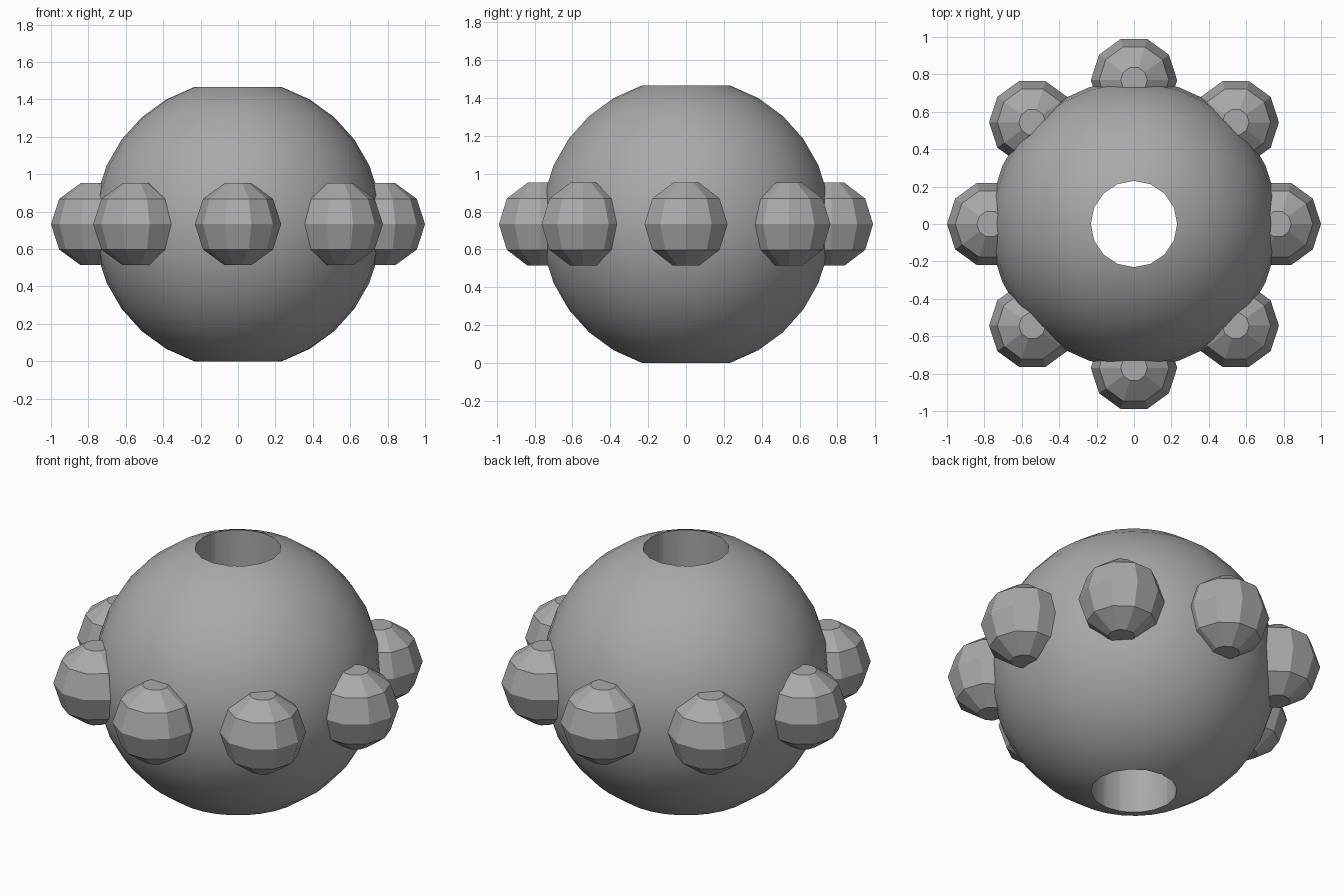
import bpy
import bmesh
from math import sin, cos, pi, tau

cube = bpy.data.objects.get("Cube")
if cube:
    bpy.data.objects.remove(cube, do_unlink=True)

UNIT = 1 / 13            # ring of knobs reaches 13 units from the axis
BODY_R, KNOB_R = 10 * UNIT, 3 * UNIT
MID_Z = 0.733

grey = bpy.data.materials.new("plain grey")
grey.use_nodes = True
colour = (0.4, 0.4, 0.4, 1)
grey.diffuse_color = colour
grey.node_tree.nodes["Principled BSDF"].inputs["Base Color"].default_value = colour


def ringed_ball(name, radius, sides, location):
    """Ball made of stacked rings, with small flat caps instead of poles."""
    bm = bmesh.new()
    count = sides // 2
    rings = []
    for i in range(count):
        polar = pi * (i + 0.5) / count
        rings.append([bm.verts.new((radius * sin(polar) * cos(tau * j / sides),
                                    radius * sin(polar) * sin(tau * j / sides),
                                    radius * cos(polar))) for j in range(sides)])
    for upper, lower in zip(rings, rings[1:]):
        for j in range(sides):
            k = (j + 1) % sides
            bm.faces.new((upper[j], lower[j], lower[k], upper[k]))
    bm.faces.new(rings[0])
    bm.faces.new(rings[-1][::-1])
    mesh = bpy.data.meshes.new(name)
    bm.to_mesh(mesh)
    bm.free()
    mesh.materials.append(grey)
    obj = bpy.data.objects.new(name, mesh)
    obj.location = location
    bpy.context.collection.objects.link(obj)
    return obj


def select_only(obj):
    bpy.ops.object.select_all(action='DESELECT')
    obj.select_set(True)
    bpy.context.view_layer.objects.active = obj


# Round body with a vertical hole through it
body = ringed_ball("body", BODY_R, 30, (0, 0, MID_Z))
bpy.ops.mesh.primitive_cylinder_add(vertices=16, radius=KNOB_R, depth=3,
                                    location=(0, 0, MID_Z))
cutter = bpy.context.object
cutter.name = "hole_cutter"
cutter.hide_render = True
cutter.data.materials.append(grey)
select_only(body)
hole = body.modifiers.new("hole", 'BOOLEAN')
hole.operation = 'DIFFERENCE'
hole.solver = 'EXACT'
hole.object = cutter
bpy.ops.object.modifier_apply(modifier=hole.name)
bpy.data.objects.remove(cutter, do_unlink=True)
select_only(body)
bpy.ops.object.shade_smooth_by_angle(angle=pi / 6)

# Eight faceted knobs around the middle, all facing the same way
for i in range(8):
    a = tau * i / 8
    ringed_ball(f"knob_{i + 1}", KNOB_R, 10,
                (BODY_R * cos(a), BODY_R * sin(a), MID_Z))
